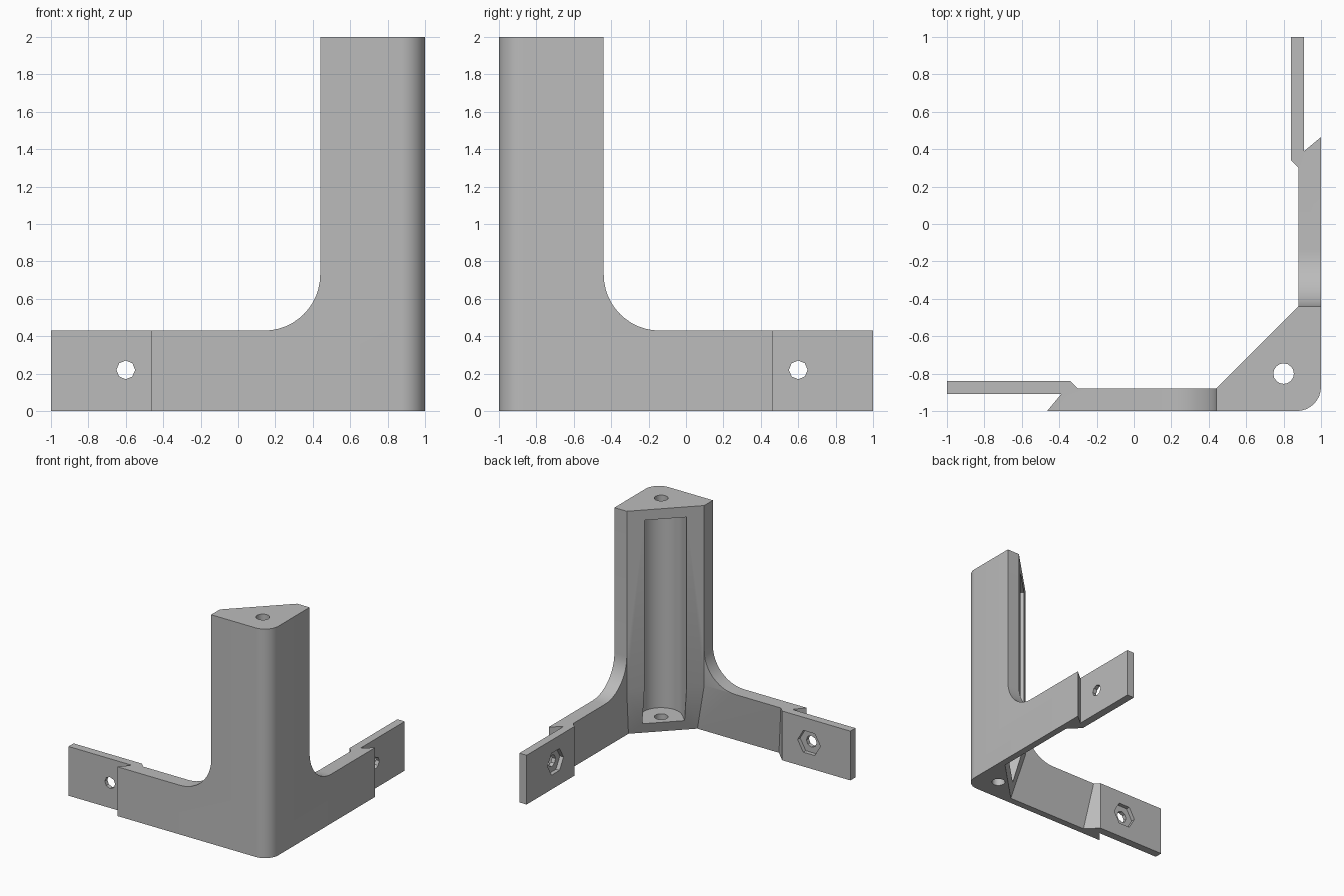
import bpy, bmesh
from math import sin, cos, pi, radians
from mathutils import Matrix, Vector

if "Cube" in bpy.data.objects:
    bpy.data.objects.remove(bpy.data.objects["Cube"])

grey = bpy.data.materials.new("plain grey")
grey.use_nodes = True
colour = (0.5, 0.5, 0.5, 1)
grey.diffuse_color = colour
grey.node_tree.nodes["Principled BSDF"].inputs["Base Color"].default_value = colour


def arc(cx, cy, r, a0, a1, n):
    steps = [radians(a0 + (a1 - a0) * i / n) for i in range(n + 1)]
    return [(cx + r * cos(a), cy + r * sin(a)) for a in steps]


def loft(name, rings):
    """Solid between two rings of 3D points."""
    bm = bmesh.new()
    a, b = [[bm.verts.new(p) for p in ring] for ring in rings]
    bm.faces.new(a)
    bm.faces.new(b)
    for i in range(len(a)):
        j = (i + 1) % len(a)
        bm.faces.new((a[i], a[j], b[j], b[i]))
    bmesh.ops.recalc_face_normals(bm, faces=bm.faces)
    mesh = bpy.data.meshes.new(name)
    bm.to_mesh(mesh)
    bm.free()
    mesh.materials.append(grey)
    obj = bpy.data.objects.new(name, mesh)
    bpy.context.collection.objects.link(obj)
    return obj


def prism(name, plan, z0, z1):
    return loft(name, [[(x, y, z) for x, y in plan] for z in (z0, z1)])


def swap(p):
    """Mirror across the diagonal through the outer corner."""
    return (-p[1], -p[0], *p[2:])


def combine(target, tool, operation):
    mod = target.modifiers.new(tool.name, "BOOLEAN")
    mod.operation, mod.solver, mod.object = operation, "EXACT", tool
    bpy.context.view_layer.objects.active = target
    bpy.ops.object.modifier_apply(modifier=mod.name)
    bpy.data.objects.remove(tool)


corner = arc(0.87, -0.87, 0.13, 0, -90, 8)
ARM_TOP, FILLET = 0.43, 0.3


# Two-armed base, drafted thinner towards the bottom
def base_ring(z, draft):
    half = [(-0.465, -1), (-0.39, -0.91), (-1, -0.91), (-1, -0.84), (-0.34, -0.84),
            (-0.3 + draft, -0.88 - draft), (0.44 + 1.8 * draft, -0.88 - draft)]
    plan = corner + half + [swap(p) for p in reversed(half)]
    return [(x, y, z) for x, y in plan]


body = loft("corner_bracket", [base_ring(0, 0.06), base_ring(ARM_TOP, 0)])

# Upright post
side = [(0.44, -1), (0.44, -0.88)]
post = prism("post", corner + side + [swap(p) for p in reversed(side)], ARM_TOP, 2)
combine(body, post, "UNION")

# Curved webs between post and arms
profile = [(0.44, ARM_TOP)] + arc(0.44 - FILLET, ARM_TOP + FILLET, FILLET, 0, -90, 12)
web = [[(x, y, z) for x, z in profile] for y in (-1, -0.88)]
combine(body, loft("web", web), "UNION")
combine(body, loft("web", [[swap(p) for p in ring] for ring in web]), "UNION")

# Open channel in the post, with a round back
u, v = Vector((1, -1)).normalized(), Vector((1, 1)).normalized()
channel = [Vector((0.8, -0.8)) + u * a + v * b
           for a, b in arc(0, 0, 0.17, -90, 90, 16) + [(-0.5, 0.17), (-0.5, -0.17)]]
combine(body, prism("channel", channel, 0.09, 1.91), "DIFFERENCE")

# Vertical screw hole
combine(body, prism("screw_hole", arc(0.8, -0.8, 0.055, 0, 337.5, 15), -0.1, 2.1), "DIFFERENCE")

# Bolt hole and hexagonal nut pocket in each tab
for name, r, n, y0, y1 in (("bolt_hole", 0.05, 8, -1.1, -0.7), ("nut_pocket", 0.11, 6, -0.875, -0.7)):
    shape = arc(-0.6, 0.22, r, 0, 360 - 360 / n, n - 1)
    rings = [[(x, y, z) for x, z in shape] for y in (y0, y1)]
    combine(body, loft(name, rings), "DIFFERENCE")
    combine(body, loft(name, [[swap(p) for p in ring] for ring in rings]), "DIFFERENCE")

bpy.ops.object.select_all(action="DESELECT")
body.select_set(True)
bpy.context.view_layer.objects.active = body
bpy.ops.object.shade_smooth_by_angle(angle=radians(25))
